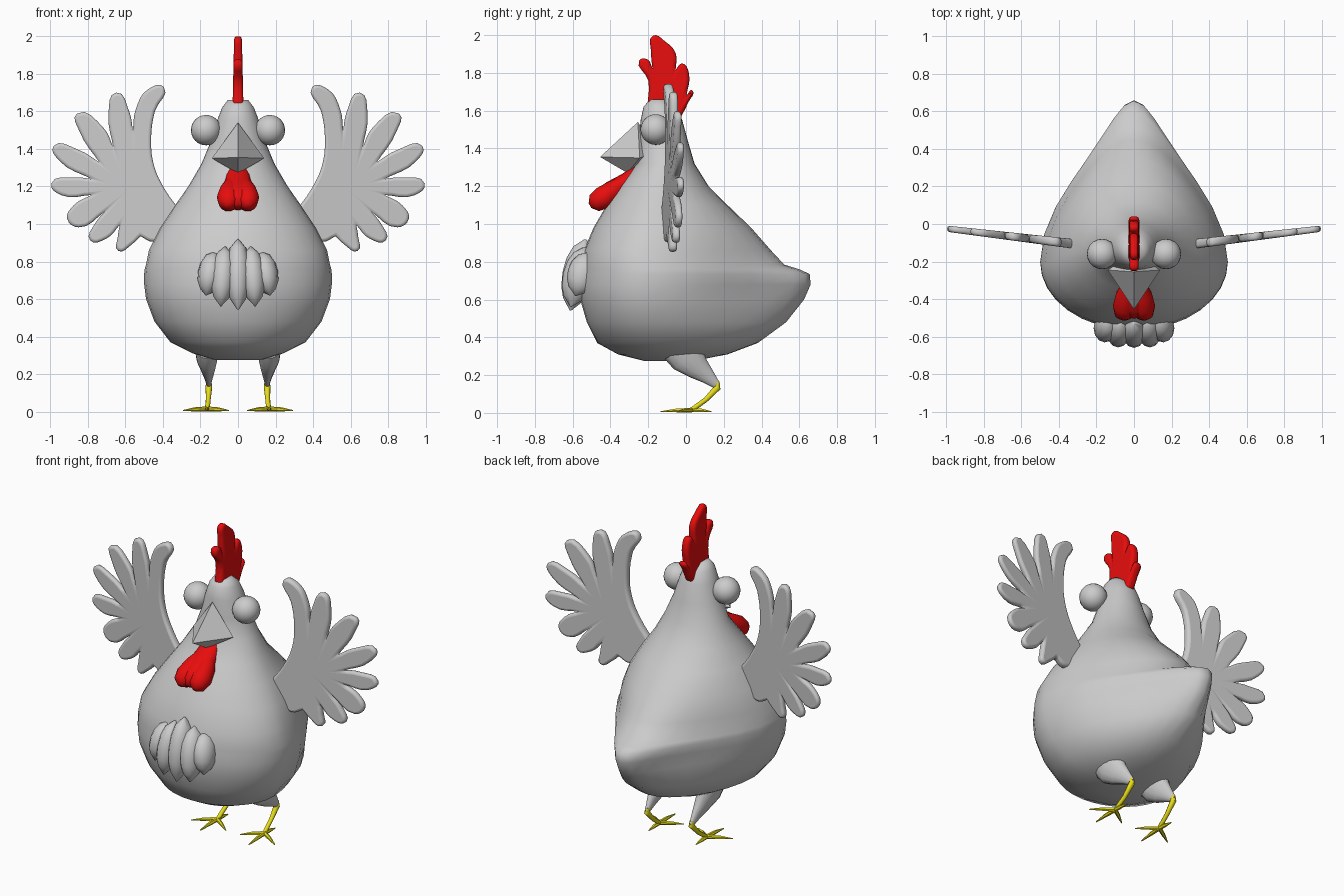
import bpy, bmesh, math
from mathutils import Vector

if "Cube" in bpy.data.objects:
    bpy.data.objects.remove(bpy.data.objects["Cube"])


def material(name, rgb):
    m = bpy.data.materials.new(name)
    m.diffuse_color = (*rgb, 1)
    m.use_nodes = True
    m.node_tree.nodes["Principled BSDF"].inputs["Base Color"].default_value = m.diffuse_color
    return m


GREY = material("light_grey", (0.6, 0.6, 0.6))
RED = material("comb_red", (0.8, 0.004, 0.004))
YELLOW = material("leg_yellow", (0.8, 0.72, 0.01))


def finish(name, bm, mat, smooth=True):
    bmesh.ops.recalc_face_normals(bm, faces=bm.faces)
    me = bpy.data.meshes.new(name)
    bm.to_mesh(me)
    bm.free()
    me.materials.append(mat)
    for p in me.polygons:
        p.use_smooth = smooth
    ob = bpy.data.objects.new(name, me)
    bpy.context.collection.objects.link(ob)
    return ob


def loft(bm, rings):
    """Skin a list of equal-length point rings and cap both ends."""
    vs = [[bm.verts.new(p) for p in r] for r in rings]
    n = len(vs[0])
    for a, b in zip(vs, vs[1:]):
        for i in range(n):
            j = (i + 1) % n
            bm.faces.new((a[i], a[j], b[j], b[i]))
    bm.faces.new(vs[0][::-1])
    bm.faces.new(vs[-1])


def tube(bm, pts, radii, n=10, xs=1.0):
    """Tapered round limb; xs scales it sideways."""
    pts = [Vector(p) for p in pts]
    rings = []
    for i, (p, r) in enumerate(zip(pts, radii)):
        d = (pts[min(i + 1, len(pts) - 1)] - pts[max(i - 1, 0)]).normalized()
        ref = Vector((1, 0, 0)) if abs(d.x) < 0.8 else Vector((0, 0, 1))
        u = (ref - d * ref.dot(d)).normalized()
        v = d.cross(u)
        rings.append([p + u * (r * xs * math.cos(a)) + v * (r * math.sin(a))
                      for a in (2 * math.pi * k / n for k in range(n))])
    loft(bm, rings)


def plate(name, outline, notches, thick, bevel, mat, place):
    """Soft-edged slab from a closed outline, sharp at the notches; place maps (u, v, w)."""
    cu = bpy.data.curves.new(name, "CURVE")
    cu.dimensions, cu.fill_mode = "2D", "BOTH"
    cu.resolution_u, cu.bevel_resolution = 4, 2
    cu.extrude, cu.bevel_depth, cu.offset = thick - bevel, bevel, -bevel
    sp = cu.splines.new("BEZIER")
    sp.bezier_points.add(len(outline) - 1)
    sp.use_cyclic_u = True
    for i, (b, (u, v)) in enumerate(zip(sp.bezier_points, outline)):
        b.co = (u, v, 0)
        b.handle_left_type = b.handle_right_type = "VECTOR" if i in notches else "AUTO"
    tmp = bpy.data.objects.new(name + "_curve", cu)
    bpy.context.collection.objects.link(tmp)
    bpy.context.view_layer.update()
    me = tmp.evaluated_get(bpy.context.evaluated_depsgraph_get()).to_mesh()
    bm = bmesh.new()
    bm.from_mesh(me)
    bpy.data.objects.remove(tmp)
    bmesh.ops.remove_doubles(bm, verts=bm.verts, dist=0.0005)
    bm.normal_update()
    caps = [abs(f.normal.z) > .97 for f in bm.faces]
    for v in bm.verts:
        v.co = place(*v.co)
    ob = finish(name, bm, mat)
    for p, flat in zip(ob.data.polygons, caps):
        p.use_smooth = not flat
    return ob


# Body: sections (height, front y, back y, half width), round above, pinched to a tail knob
SECTIONS = [(.275, -.22, .04, .12), (.31, -.36, .22, .24), (.37, -.47, .38, .36),
            (.48, -.525, .53, .445), (.6, -.56, .625, .49), (.68, -.565, .66, .5),
            (.735, -.56, .655, .5), (.76, -.557, .6, .497), (.785, -.555, .52, .49),
            (.86, -.54, .45, .475), (.98, -.49, .345, .415), (1.1, -.42, .22, .335),
            (1.2, -.35, .12, .265), (1.32, -.26, .045, .195), (1.44, -.25, .01, .145),
            (1.55, -.24, -.02, .112), (1.62, -.225, -.05, .085), (1.66, -.19, -.1, .055)]
rings = []
for z, yf, yb, w in SECTIONS:
    base = min(yb, .51 + (yb - .51) * .35)
    t = min(1, max(0, (base - yf - .25) / .78))
    mid = yf + (base - yf) * (.5 - .18 * t)
    pinch = max(0, min(1, (z - .25) / .35, (1.1 - z) / .4)) * .5 * t
    ring = []
    for k in range(32):
        a = 2 * math.pi * k / 32
        c, s = math.cos(a), math.sin(a)
        y = mid + s * (mid - yf)
        if s > 0:
            y = mid + s * (base - mid) + s ** 6 * (yb - base)
            c *= 1 - pinch + pinch * abs(c) ** 3
        ring.append((w * c, y, z))
    rings.append(ring)
bm = bmesh.new()
loft(bm, rings)
finish("body", bm, GREY)

# Beak: faceted wedge
bm = bmesh.new()
top, left, right, low, tip, back = [bm.verts.new(p) for p in (
    (0, -.255, 1.54), (-.14, -.245, 1.35), (.14, -.245, 1.35),
    (0, -.31, 1.27), (0, -.455, 1.355), (0, -.15, 1.38))]
for f in ((top, left, tip), (top, tip, right), (left, low, tip), (low, right, tip),
          (top, back, left), (top, right, back), (left, back, low), (low, back, right)):
    bm.faces.new(f)
finish("beak", bm, GREY, smooth=False)

# Comb: flame-shaped slab standing on the head, thinner towards the top
COMB = [(-.205, 1.62), (-.2, 1.76), (-.248, 1.865), (-.205, 1.872), (-.178, 1.825),
        (-.185, 1.91), (-.175, 1.997), (-.11, 1.966), (-.055, 1.905), (-.055, 1.815),
        (-.02, 1.85), (.015, 1.8), (.003, 1.68), (.033, 1.708), (.01, 1.64),
        (-.03, 1.56), (-.1, 1.56)]
plate("comb", COMB, (0, 4, 9, 12, 15, 16), .026, .018, RED,
      lambda u, v, w: (w * (1.1 - .9 * max(0, v - 1.65)), u, v))

# Wattle: broad flap ending in two lobes
bm = bmesh.new()
tube(bm, [(0, -.24, 1.29), (0, -.31, 1.232), (0, -.38, 1.18), (0, -.435, 1.14),
          (0, -.478, 1.112), (0, -.495, 1.1)], [.035, .043, .056, .06, .045, .012], 16, 1.6)
for s in (-1, 1):
    tube(bm, [(s * .03, -.31, 1.232), (s * .042, -.38, 1.18), (s * .05, -.44, 1.138),
              (s * .052, -.485, 1.11), (s * .052, -.508, 1.097)],
         [.03, .055, .063, .05, .015], 14)
finish("wattle", bm, RED)

# Chest tuft: overlapping pointed feathers, fanned towards the bottom
bm = bmesh.new()
for x, y, z, h in ((0, -.572, .73, .188), (-.08, -.57, .72, .158), (.08, -.57, .72, .158),
                   (-.148, -.545, .735, .115), (.148, -.545, .735, .115)):
    tube(bm, [(x * (1 - .15 * k), y + .04 * k, z + k * h)
              for k in (-1, -.7, -.4, 0, .4, .75, 1)],
         [.004, .052, .074, .083, .078, .055, .006], 12, .8)
finish("chest_tuft", bm, GREY)

# Wing outline, seen from the front: inner edge, then eight feathers down to the root
WING = [(.3, 1.06), (.39, 1.185), (.447, 1.31), (.463, 1.45), (.443, 1.6), (.395, 1.73),
        (.48, 1.717), (.545, 1.61), (.56, 1.5), (.58, 1.6), (.648, 1.7), (.69, 1.59),
        (.665, 1.41), (.715, 1.51), (.858, 1.588), (.843, 1.49), (.74, 1.33),
        (.85, 1.395), (.983, 1.415), (.95, 1.335), (.78, 1.24), (.87, 1.248),
        (.995, 1.215), (.94, 1.153), (.78, 1.155), (.875, 1.1), (.91, 1.028),
        (.85, .982), (.71, 1.065), (.76, 1.005), (.788, .913), (.7, .923), (.63, .995),
        (.64, .935), (.638, .857), (.565, .892), (.52, .935), (.45, .905), (.34, .96)]
NOTCHES = (0, 8, 12, 16, 20, 24, 28, 32, 36, 38)

for s, side in ((-1, "right"), (1, "left")):
    plate(side + "_wing", WING, NOTCHES, .022, .016, GREY,
          lambda u, v, w: (s * u, -.105 + .12 * (u - .33) + w * (1.15 - .6 * (u - .33)), v))

    # Eye
    bm = bmesh.new()
    bmesh.ops.create_uvsphere(bm, u_segments=20, v_segments=12, radius=.081)
    bmesh.ops.translate(bm, verts=bm.verts, vec=(s * .17, -.16, 1.5))
    finish(side + "_eye", bm, GREY)

    # Thigh
    bm = bmesh.new()
    tube(bm, [(s * .165, -.02, .34), (s * .165, .01, .29), (s * .16, .06, .24),
              (s * .157, .12, .188), (s * .155, .17, .14)],
         [.11, .097, .068, .04, .018], 14, .6)
    finish(side + "_thigh", bm, GREY)

    # Shank and four toes
    bm = bmesh.new()
    tube(bm, [(s * .155, .165, .165), (s * .155, .167, .135), (s * .158, .105, .07),
              (s * .162, .05, .03), (s * .165, .02, .01)],
         [.012, .018, .013, .013, .01], 8)
    for tx, ty in ((.17, -.135), (.05, -.05), (.292, -.05), (.165, .135)):
        tube(bm, [(s * .165, .03, .015), (s * (.165 + tx) / 2, (.03 + ty) / 2, .013),
                  (s * tx, ty, .006)], [.013, .011, .003], 6)
    finish(side + "_foot", bm, YELLOW)

# Keep crisp edges where forms meet sharply
bpy.ops.object.select_all(action="DESELECT")
for ob in bpy.context.scene.objects:
    if ob.name not in ("beak", "comb", "body") and "wing" not in ob.name:
        ob.select_set(True)
        bpy.context.view_layer.objects.active = ob
bpy.ops.object.shade_smooth_by_angle(angle=math.radians(50))
